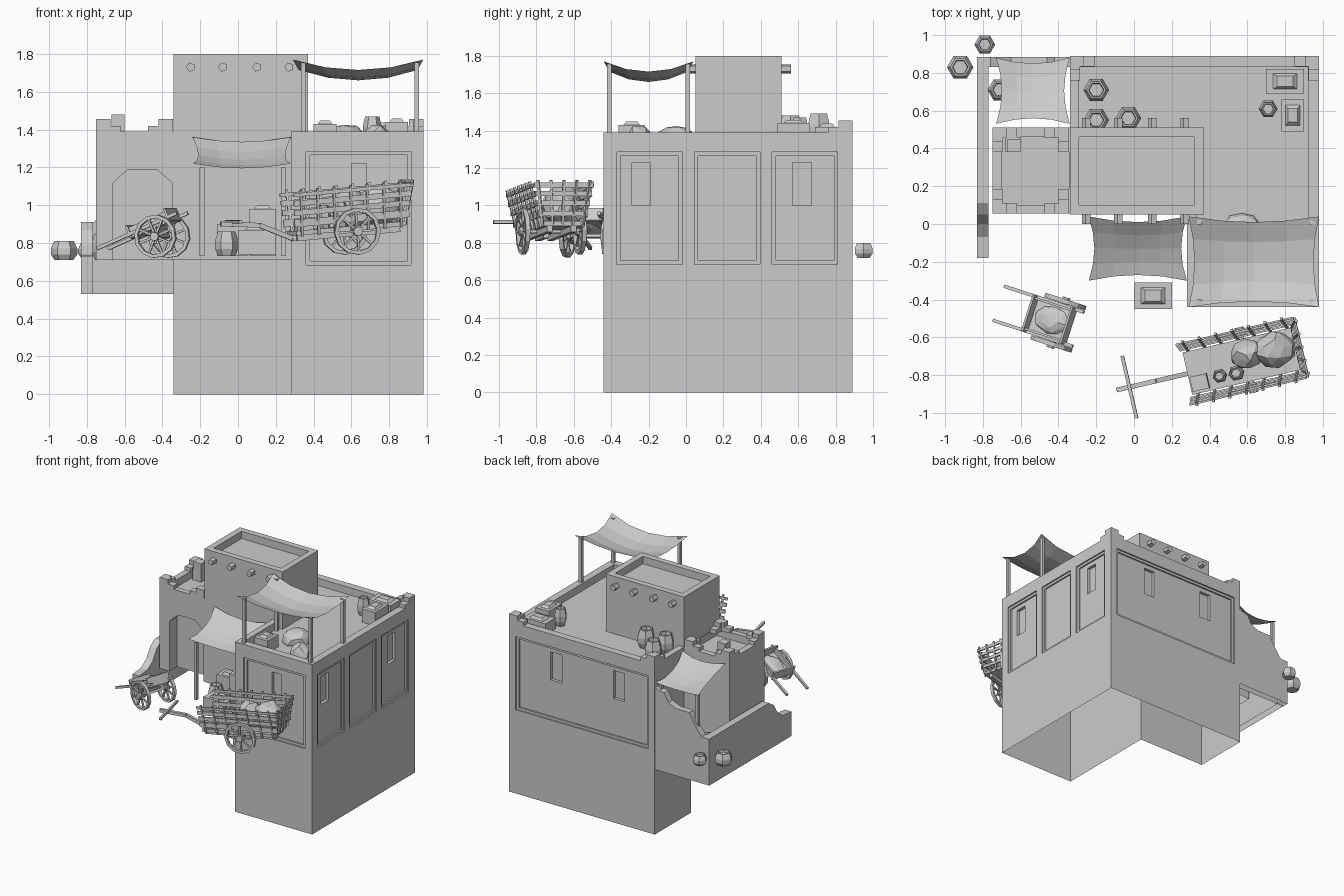
import bpy, bmesh, math, random
from mathutils import Matrix, Vector

if "Cube" in bpy.data.objects:
    bpy.data.objects.remove(bpy.data.objects["Cube"])
random.seed(4)

def finish(name, bm, M=Matrix()):
    bmesh.ops.recalc_face_normals(bm, faces=bm.faces)
    bm.transform(M)
    me = bpy.data.meshes.new(name)
    bm.to_mesh(me)
    bm.free()
    ob = bpy.data.objects.new(name, me)
    bpy.context.scene.collection.objects.link(ob)
    return ob

def add_box(bm, x0, x1, y0, y1, z0, z1):
    m = Matrix.Translation(((x0+x1)/2, (y0+y1)/2, (z0+z1)/2)) @ Matrix.Diagonal((x1-x0, y1-y0, z1-z0, 1))
    bmesh.ops.create_cube(bm, size=1, matrix=m)

def boxes(name, *bs):
    bm = bmesh.new()
    for b in bs:
        add_box(bm, *b)
    return finish(name, bm)

def bar(bm, p, q, w=.014, h=None):
    p, q = Vector(p), Vector(q)
    d = q - p
    m = Matrix.Translation((p+q)/2) @ d.to_track_quat('X', 'Z').to_matrix().to_4x4() \
        @ Matrix.Diagonal((d.length, w, h or w, 1))
    bmesh.ops.create_cube(bm, size=1, matrix=m)

def prism(name, pts, a, b, axis):
    """Extrude a 2D outline from a to b along the axis."""
    put = {'x': lambda u, v, t: (t, u, v), 'y': lambda u, v, t: (u, t, v), 'z': lambda u, v, t: (u, v, t)}[axis]
    bm = bmesh.new()
    f = bm.faces.new([bm.verts.new(put(u, v, a)) for u, v in pts])
    r = bmesh.ops.extrude_face_region(bm, geom=[f])
    d = Vector(put(0, 0, b)) - Vector(put(0, 0, a))
    bmesh.ops.translate(bm, vec=d, verts=[v for v in r['geom'] if isinstance(v, bmesh.types.BMVert)])
    return finish(name, bm)

def carve(ob, cutters):
    """Subtract cutters, then leave the underside open like a shell."""
    for c in cutters:
        c.hide_render = True
        m = ob.modifiers.new('cut', 'BOOLEAN')
        m.operation, m.solver, m.object = 'DIFFERENCE', 'EXACT', c
    dg = bpy.context.evaluated_depsgraph_get()
    dg.update()
    me = bpy.data.meshes.new_from_object(ob.evaluated_get(dg))
    ob.modifiers.clear()
    ob.data = me
    bm = bmesh.new()
    bm.from_mesh(me)
    low = min(v.co.z for v in bm.verts)
    bmesh.ops.delete(bm, geom=[f for f in bm.faces if all(v.co.z < low+.001 for v in f.verts)], context='FACES_ONLY')
    bm.to_mesh(me)
    bm.free()
    for c in cutters:
        bpy.data.objects.remove(c)

def cutbox(*b):
    return boxes('cutter', b)

# Main house: L-shaped block with sunken roof, stepped panels and slot windows
house = prism('main_house', [(.28, -.44), (.98, -.44), (.98, .89), (-.34, .89), (-.34, .42), (.28, .42)], 0, 1.39, 'z')
cuts = [cutbox(.33, .92, -.38, .83, 1.33, 1.5), cutbox(-.29, .6, .47, .83, 1.33, 1.5)]
for inset, d in ((0, .012), (.02, .025)):
    lo, hi = .685+inset, 1.285-inset
    for y in (-.37, .045, .46):
        cuts.append(cutbox(.98-d, 1.1, y+inset, y+.35-inset, lo, hi))
    cuts.append(cutbox(.36+inset, .915-inset, -.6, -.44+d, lo, hi))
    cuts.append(cutbox(-.28+inset, .92-inset, .89-d, 1, lo, hi))
for y in (-.29, .57):
    cuts.append(cutbox(.93, 1.1, y, y+.1, 1.0, 1.23))
for x in (-.05, .52):
    cuts.append(cutbox(x, x+.1, .84, 1, 1.0, 1.23))
cuts.append(cutbox(.6, .68, -.6, -.39, 1.0, 1.22))
carve(house, cuts)

# Tower and left wing with sunken roofs and an arched doorway
tower = boxes('tower', (-.34, .37, .05, .51, .71, 1.8))
carve(tower, [cutbox(-.29, .32, .1, .46, 1.74, 1.9)])
wing = boxes('left_wing', (-.75, -.335, .055, .51, .71, 1.39))
arch = prism('cutter', [(-.66, .6), (-.66, 1.12), (-.58, 1.19), (-.43, 1.19), (-.35, 1.12), (-.35, .6)], -.1, .15, 'y')
carve(wing, [cutbox(-.7, -.345, .1, .46, 1.33, 1.5), arch])

# Stepped corner blocks on the parapets
steps = []
for x, y, sx, sy in ((-.75, .055, 1, 1), (-.75, .51, 1, -1), (-.345, .055, -1, 1), (-.345, .51, -1, -1),
                     (-.34, .89, 1, -1), (.98, .89, -1, -1)):
    for l, h in ((.13, 1.42), (.075, 1.455)):
        for dx, dy in ((l, .055), (.055, l)):
            steps.append((*sorted((x, x+sx*dx)), *sorted((y, y+sy*dy)), 1.385, h))
steps.append((-.67, -.6, .38, .45, 1.33, 1.48))
boxes('parapet_steps', *steps)

# Roof beam ends, five-sided, front and back of the tower
bm = bmesh.new()
for x in (-.25, -.08, .1, .27):
    for y in (.027, .533):
        m = Matrix.Translation((x, y, 1.73)) @ Matrix.Rotation(math.pi/2, 4, 'X') @ Matrix.Rotation(math.pi/2, 4, 'Z')
        bmesh.ops.create_cone(bm, cap_ends=True, segments=5, radius1=.025, radius2=.025, depth=.055, matrix=m)
finish('beam_ends', bm)

# Yard walls with broken stepped tops
side = prism('yard_side_wall', [(-.18, .53), (.88, .53), (.88, .91), (.11, .91), (.05, .87), (0, .79), (-.07, .74), (-.18, .73)],
             -.83, -.77, 'x')
back = prism('yard_back_wall', [(-.83, .53), (-.34, .53), (-.34, 1.2), (-.42, 1.18), (-.46, 1.11), (-.53, 1.08),
                                (-.65, 1.08), (-.7, .99), (-.76, .91), (-.83, .91)], .83, .885, 'y')
carve(side, [])
carve(back, [])

# Cloth awnings with drooping centres, plus poles
def awning(name, x0, x1, y0, y1, zs, sag, poles, base):
    n, bm, g = 4, bmesh.new(), {}
    for i in range(n+1):
        for j in range(n+1):
            u, v = i/n, j/n
            cu, cv = 4*u*(1-u), 4*v*(1-v)
            x = x0+(x1-x0)*u - (2*u-1)*.03*cv
            y = y0+(y1-y0)*v - (2*v-1)*.03*cu
            g[i, j] = bm.verts.new((x, y, zs[0]*(1-v)+zs[1]*v - sag*(cu+cv)/2))
    for i in range(n):
        for j in range(n):
            bm.faces.new((g[i, j], g[i+1, j], g[i+1, j+1], g[i, j+1]))
    finish(name, bm)
    bm = bmesh.new()
    for x, y, z in poles:
        bar(bm, (x, y, base), (x, y, z), .025)
    finish(name+'_poles', bm)

awning('roof_awning', .29, .98, -.44, .04, (1.77, 1.77), .11,
       [(x, y, 1.755) for x in (.345, .945) for y in (-.41, .01)], 1.33)
awning('yard_awning', -.24, .28, -.3, .04, (1.22, 1.36), .05, [(-.19, -.27, 1.2), (.24, -.27, 1.2)], .73)
awning('back_awning', -.73, -.34, .53, .88, (1.37, 1.24), .05, [(-.7, .85, 1.23), (-.37, .85, 1.23)], .72)

# Six-sided pots
def add_pot(bm, x, y, z, r, h):
    prof = [(.7, 0), (1, .3), (1, .6), (.75, 1), (.6, 1), (.55, .8)]
    rings = [[bm.verts.new((x+r*k*math.cos(a*math.pi/3), y+r*k*math.sin(a*math.pi/3), z+h*t)) for a in range(6)]
             for k, t in prof]
    for p, q in zip(rings, rings[1:]):
        for i in range(6):
            bm.faces.new((p[i], p[(i+1) % 6], q[(i+1) % 6], q[i]))
    bm.faces.new(rings[0])
    bm.faces.new(rings[-1])

bm = bmesh.new()
for p in ((-.92, .83, .71, .07, .1), (-.79, .95, .72, .055, .08), (-.71, .71, .71, .065, .14), (-.2, .71, 1.33, .068, .16),
          (-.2, .55, 1.33, .068, .15), (-.03, .56, 1.33, .068, .15), (.71, .61, 1.33, .05, .14), (-.06, -.2, .73, .062, .13)):
    add_pot(bm, *p)
finish('pots', bm)

# Crates with recessed heaped tops
bm = bmesh.new()
for x0, x1, y0, y1, z0, z1 in ((0, .2, -.45, -.31, .74, .87), (.06, .2, -.2, -.08, .73, .98), (-.11, .05, -.12, 0, .73, .9),
                               (.7, .9, .69, .82, 1.33, 1.42), (.78, .9, .49, .66, 1.33, 1.44),
                               (.4, .52, -.36, -.22, 1.33, 1.43), (-.68, -.6, .38, .46, 1.33, 1.42)):
    add_box(bm, x0, x1, y0, y1, z0, z1)
    m = Matrix.Translation(((x0+x1)/2, (y0+y1)/2, z1)) @ Matrix.Diagonal((x1-x0, y1-y0, 1, 1))
    m = m @ Matrix.Rotation(math.pi/4, 4, 'Z')
    bmesh.ops.create_cone(bm, cap_ends=True, segments=4, radius1=.6, radius2=.3, depth=.035, matrix=m)
finish('crates', bm)

# Lumpy sacks
def add_lump(bm, c, s):
    r = bmesh.ops.create_icosphere(bm, subdivisions=2, radius=1)
    for v in r['verts']:
        k = random.uniform(.88, 1.06)
        v.co = Vector([c[i]+s[i]*v.co[i]*k for i in range(3)])

bm = bmesh.new()
add_lump(bm, (.57, -.05, 1.34), (.11, .12, .09))
add_lump(bm, (.74, -.25, 1.34), (.08, .07, .09))
finish('roof_sacks', bm)

# Spoked wheel: axle along y
def add_wheel(bm, x, y, z, r, spokes=8, n=12):
    P = lambda k, a, t: (x+k*math.cos(a), y+t, z+k*math.sin(a))
    rings = [[bm.verts.new(P(k, i*math.tau/n, t)) for i in range(n)]
             for k, t in ((r, -.012), (r, .012), (r*.84, .012), (r*.84, -.012))]
    for j in range(4):
        p, q = rings[j], rings[(j+1) % 4]
        for i in range(n):
            bm.faces.new((p[i], p[(i+1) % n], q[(i+1) % n], q[i]))
    m = Matrix.Translation((x, y, z)) @ Matrix.Rotation(math.pi/2, 4, 'X')
    bmesh.ops.create_cone(bm, cap_ends=True, segments=8, radius1=r*.2, radius2=r*.2, depth=.045, matrix=m)
    for i in range(spokes):
        bar(bm, P(r*.15, i*math.tau/spokes, 0), P(r*.88, i*math.tau/spokes, 0), .012)

# Large cart: flared slatted sides, drawbar with yoke, load
M = Matrix.Translation((.575, -.725, .88)) @ Matrix.Rotation(math.radians(13), 4, 'Z') @ Matrix.Rotation(math.radians(-5), 4, 'Y')
bm = bmesh.new()
add_box(bm, -.3, .29, -.115, .115, -.015, .01)
add_box(bm, -.29, .27, -.08, -.05, -.045, -.015)
add_box(bm, -.29, .27, .05, .08, -.045, -.015)
for s in (-1, 1):
    for i in range(7):
        x = -.27+i*.09
        bar(bm, (x, s*.115, -.02), (x, s*.172, .225), .014)
    for t, h in ((.05, .04), (.105, .03), (.155, .03), (.2, .02)):
        bar(bm, (-.31, s*(.117+t*.23), t), (.31+t*.1, s*(.117+t*.23), t), .01, h)
for i in range(5):
    y = -.11+i*.055
    bar(bm, (.29, y, -.01), (.345, y*1.3, .225), .014)
for t in (.05, .105, .155, .2):
    bar(bm, (.293+t*.22, -.117-t*.23, t), (.293+t*.22, .117+t*.23, t), .01, .025)
bar(bm, (-.1, 0, -.03), (-.3, 0, -.03), .03)
bar(bm, (-.3, 0, -.03), (-.47, 0, .055), .025)
bar(bm, (-.47, 0, .055), (-.68, 0, .08), .025)
bar(bm, (-.61, -.17, .085), (-.61, .17, .085), .018)
bar(bm, (.02, -.17, -.02), (.02, .17, -.02), .022)
finish('large_cart', bm, M)
bm = bmesh.new()
for y in (-.155, .155):
    add_wheel(bm, .02, y, -.02, .125)
finish('large_cart_wheels', bm, M)
bm = bmesh.new()
add_lump(bm, (.19, .02, .1), (.12, .1, .12))
add_lump(bm, (.04, .03, .1), (.09, .08, .11))
add_pot(bm, -.13, -.05, .01, .038, .12)
add_pot(bm, -.04, -.055, .01, .042, .13)
add_box(bm, -.29, -.2, -.1, -.02, .01, .06)
finish('large_cart_load', bm, M)

# Hand cart tipped on its handles
M = Matrix.Translation((-.47, -.5, .88)) @ Matrix.Rotation(math.radians(-18), 4, 'Z') @ Matrix.Rotation(math.radians(-23), 4, 'Y')
bm = bmesh.new()
for s in (-1, 1):
    bar(bm, (-.28, s*.095, 0), (.2, s*.095, 0), .018)
    add_box(bm, -.09, .15, s*.085-.006, s*.085+.006, -.02, .035)
for x in (-.09, .14):
    add_box(bm, x, x+.012, -.1, .1, -.02, .05)
add_box(bm, -.09, .15, -.085, .085, -.025, -.012)
bar(bm, (.05, -.125, -.07), (.05, .125, -.07), .02)
for s in (-1, 1):
    bar(bm, (.05, s*.08, -.07), (.05, s*.08, -.01), .02)
    add_wheel(bm, .05, s*.118, -.07, .115)
add_lump(bm, (.03, 0, -.01), (.1, .075, .035))
finish('hand_cart', bm, M)
